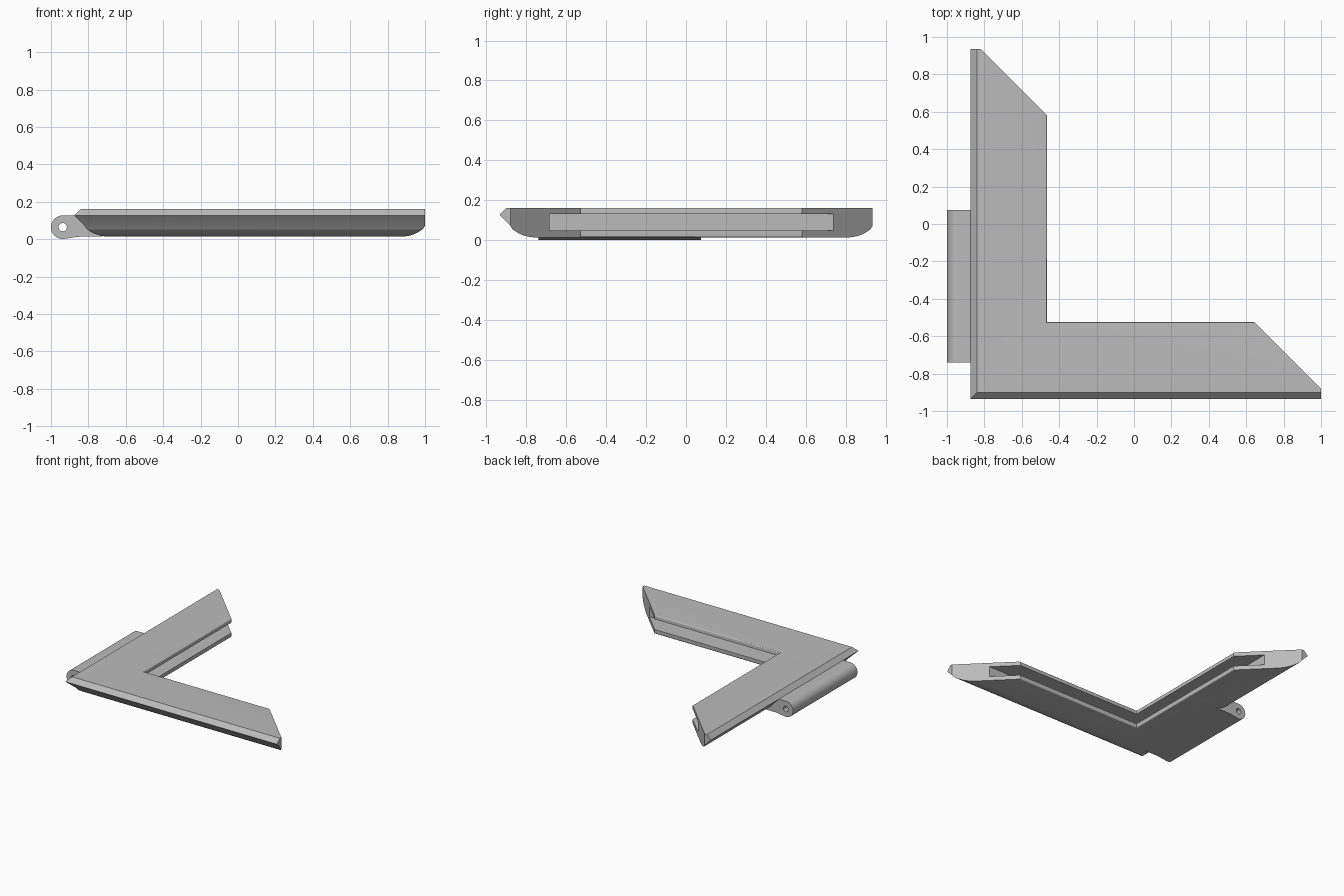
import bpy, bmesh, math

cube = bpy.data.objects.get("Cube")
if cube:
    bpy.data.objects.remove(cube, do_unlink=True)

grey = bpy.data.materials.new("plain_grey")
grey.use_nodes = True
colour = (0.5, 0.5, 0.5, 1)
grey.diffuse_color = colour
grey.node_tree.nodes["Principled BSDF"].inputs["Base Color"].default_value = colour


def finish(bm, name, angle=25):
    bmesh.ops.recalc_face_normals(bm, faces=bm.faces)
    mesh = bpy.data.meshes.new(name)
    bm.to_mesh(mesh)
    bm.free()
    obj = bpy.data.objects.new(name, mesh)
    bpy.context.collection.objects.link(obj)
    mesh.materials.append(grey)
    bpy.ops.object.select_all(action='DESELECT')
    obj.select_set(True)
    bpy.context.view_layer.objects.active = obj
    bpy.ops.object.shade_smooth_by_angle(angle=math.radians(angle))
    return obj


def arc(cx, cz, r, start, end, steps):
    return [(cx + r * math.cos(math.radians(start + (end - start) * i / steps)),
             cz + r * math.sin(math.radians(start + (end - start) * i / steps)))
            for i in range(steps + 1)]


# Corner frame: profile as (depth from the outer edge, height)
LEFT, FRONT, RIGHT, BACK = -0.875, -0.935, 1.0, 0.935
WIDTH, TIP, TOP, BOTTOM = 0.41, 0.055, 0.162, 0.014
FILLET = 0.008
inner = WIDTH - FILLET
underside = arc(0.18, 0.18 + BOTTOM, 0.18, 226, 270, 10)
tip_low = (TIP, 0.127 - TIP)
profile = [(TIP, TOP), (0.035, TOP), (0, 0.127), tip_low]
profile += [p for p in underside if p[0] > TIP + 0.002]
profile += arc(inner, BOTTOM + FILLET, FILLET, 270, 360, 4)
profile += [(WIDTH, 0.048), (0.25, 0.048), (0.25, 0.13), (WIDTH, 0.13)]
profile += arc(inner, TOP - FILLET, FILLET, 0, 90, 4)

bm = bmesh.new()
rings = [[], [], []]
for d, z in profile:
    cut = max(0, d - TIP)          # 45 degree end cut
    rings[0].append(bm.verts.new((LEFT + d, BACK - cut, z)))
    rings[1].append(bm.verts.new((LEFT + d, FRONT + d, z)))
    rings[2].append(bm.verts.new((RIGHT - cut, FRONT + d, z)))
n = len(profile)
for a, b in zip(rings, rings[1:]):
    for i in range(n):
        j = (i + 1) % n
        bm.faces.new((a[i], a[j], b[j], b[i]))
for ring in (rings[0], rings[2]):
    bm.faces.new(ring[:4])                 # square tip
    bm.faces.new([ring[0]] + ring[3:])     # slanted end with the groove
finish(bm, "corner_frame")

# Hinge: rounded barrel running into a wedge-shaped leaf under the frame
CX, CZ, R = -0.937, 0.064, 0.063
Y0, Y1 = -0.74, 0.075
STEPS = 32
outer = arc(CX, CZ, R, 90, 270, STEPS // 2)
leaf = [(-0.85, 0.013), (-0.72, 0.0135), (-0.80, 0.06), (-0.868, 0.127)]
outline = outer + leaf
hole = arc(CX, CZ, 0.022, 0, 360, STEPS)[:-1]

bm = bmesh.new()
for loop in (outline, hole):
    ends = [[bm.verts.new((x, y, z)) for x, z in loop] for y in (Y0, Y1)]
    m = len(loop)
    for i in range(m):
        j = (i + 1) % m
        bm.faces.new((ends[0][i], ends[0][j], ends[1][j], ends[1][i]))
bm.edges.ensure_lookup_table()
for y in (Y0, Y1):
    rim = [e for e in bm.edges if all(abs(v.co.y - y) < 1e-5 for v in e.verts)]
    bmesh.ops.triangle_fill(bm, edges=rim, use_beauty=True)
finish(bm, "hinge_barrel")
